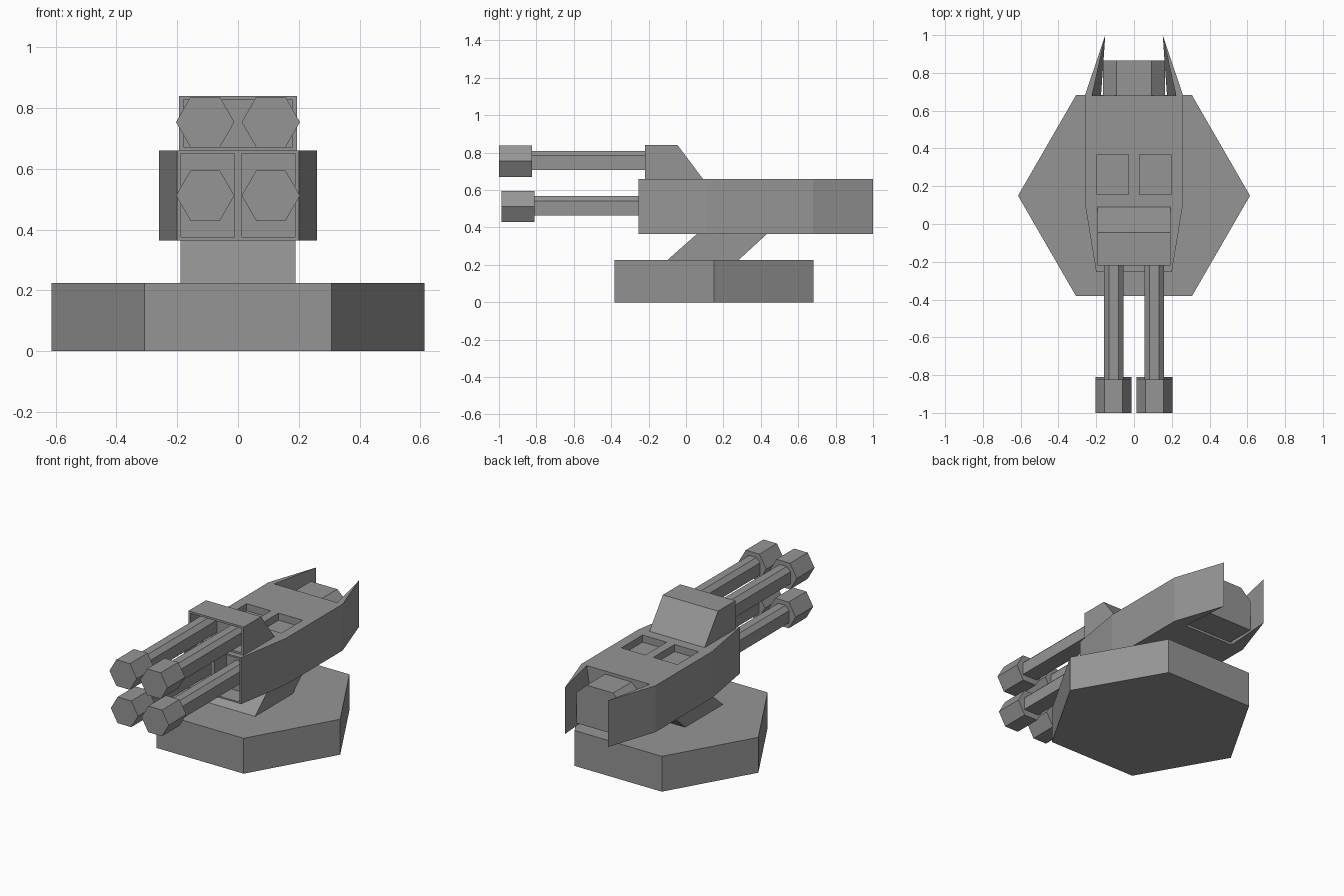
import bpy
import bmesh
import math

if "Cube" in bpy.data.objects:
    bpy.data.objects.remove(bpy.data.objects["Cube"], do_unlink=True)

grey = bpy.data.materials.new("gun_metal_grey")
grey.use_nodes = True
grey.diffuse_color = (0.3, 0.3, 0.3, 1)
grey.node_tree.nodes["Principled BSDF"].inputs["Base Color"].default_value = (0.3, 0.3, 0.3, 1)


def loft(name, ring_a, ring_b):
    """Closed solid between two matching rings of 3D points."""
    bm = bmesh.new()
    a = [bm.verts.new(p) for p in ring_a]
    b = [bm.verts.new(p) for p in ring_b]
    n = len(a)
    bm.faces.new(a)
    bm.faces.new(b[::-1])
    for i in range(n):
        j = (i + 1) % n
        bm.faces.new((a[j], a[i], b[i], b[j]))
    bmesh.ops.recalc_face_normals(bm, faces=bm.faces)
    mesh = bpy.data.meshes.new(name)
    bm.to_mesh(mesh)
    bm.free()
    mesh.materials.append(grey)
    obj = bpy.data.objects.new(name, mesh)
    bpy.context.collection.objects.link(obj)
    return obj


def plan(name, pts, z0, z1):
    return loft(name, [(x, y, z0) for x, y in pts], [(x, y, z1) for x, y in pts])


def along_y(name, pts, y0, y1):
    return loft(name, [(x, y0, z) for x, z in pts], [(x, y1, z) for x, z in pts])


def box(name, x0, x1, y0, y1, z0, z1):
    return plan(name, [(x0, y0), (x1, y0), (x1, y1), (x0, y1)], z0, z1)


def carve(target, cutter):
    """Subtract the cutter for good, then discard it."""
    cutter.hide_render = True
    mod = target.modifiers.new("recess", 'BOOLEAN')
    mod.operation = 'DIFFERENCE'
    mod.solver = 'EXACT'
    mod.object = cutter
    bpy.context.view_layer.objects.active = target
    bpy.ops.object.modifier_apply(modifier=mod.name)
    bpy.data.objects.remove(cutter, do_unlink=True)


def hexagon(cx, cy, r):
    return [(cx + r * math.cos(math.pi * i / 3), cy + r * math.sin(math.pi * i / 3)) for i in range(6)]


def chamfered(cx, w, z0, z_side, z1, w_top):
    """Box section with its two top edges cut off."""
    return [(cx - w, z0), (cx + w, z0), (cx + w, z_side),
            (cx + w_top, z1), (cx - w_top, z1), (cx - w, z_side)]


# Hexagonal base and the slanted neck above it
plan("base", hexagon(0, 0.15, 0.614), 0, 0.225)
neck_ring = [(-0.10, 0.225), (0.28, 0.225), (0.435, 0.367), (0.06, 0.367)]
loft("neck", [(-0.19, y, z) for y, z in neck_ring], [(0.19, y, z) for y, z in neck_ring])

# Turret body with two gun ports and two roof pits
half = [(0.20, -0.255), (0.26, 0.11), (0.26, 0.68)]
body = plan("turret_body", half + [(-x, y) for x, y in half[::-1]], 0.365, 0.66)
for s in (-1, 1):
    x0, x1 = sorted((s * 0.012, s * 0.188))
    carve(body, box("port_cutter", x0, x1, -0.4, -0.135, 0.375, 0.65))
    x0, x1 = sorted((s * 0.028, s * 0.197))
    carve(body, box("pit_cutter", x0, x1, 0.155, 0.368, 0.615, 0.8))

# Hood for the upper guns, hollow at the front
hood_ring = [(-0.22, 0.66), (0.09, 0.66), (-0.045, 0.84), (-0.22, 0.84)]
hood = loft("upper_hood", [(-0.194, y, z) for y, z in hood_ring], [(0.194, y, z) for y, z in hood_ring])
carve(hood, box("hood_cutter", -0.18, 0.18, -0.4, -0.13, 0.672, 0.827))

# Rear engine block
along_y("rear_block", chamfered(0, 0.163, 0.38, 0.575, 0.64, 0.093), 0.675, 0.865)

for s, side in ((1, "left"), (-1, "right")):
    # Tapered tail fin
    loft(f"{side}_tail_fin",
         [(s * 0.26, 0.68, 0.365), (s * 0.175, 0.675, 0.365), (s * 0.152, 1, 0.365)],
         [(s * 0.26, 0.68, 0.66), (s * 0.223, 0.675, 0.66), (s * 0.152, 1, 0.66)])
    # Upper and lower guns: barrel and hexagonal muzzle
    for level, zc, y_tip, y_end in (("upper", 0.754, -1.0, -0.12), ("lower", 0.512, -0.987, -0.125)):
        along_y(f"{side}_{level}_barrel",
                chamfered(s * 0.107, 0.052, zc - 0.047, zc + 0.03, zc + 0.056, 0.025),
                y_tip + 0.17, y_end)
        along_y(f"{side}_{level}_muzzle", hexagon(s * 0.108, zc, 0.096), y_tip, y_tip + 0.177)
